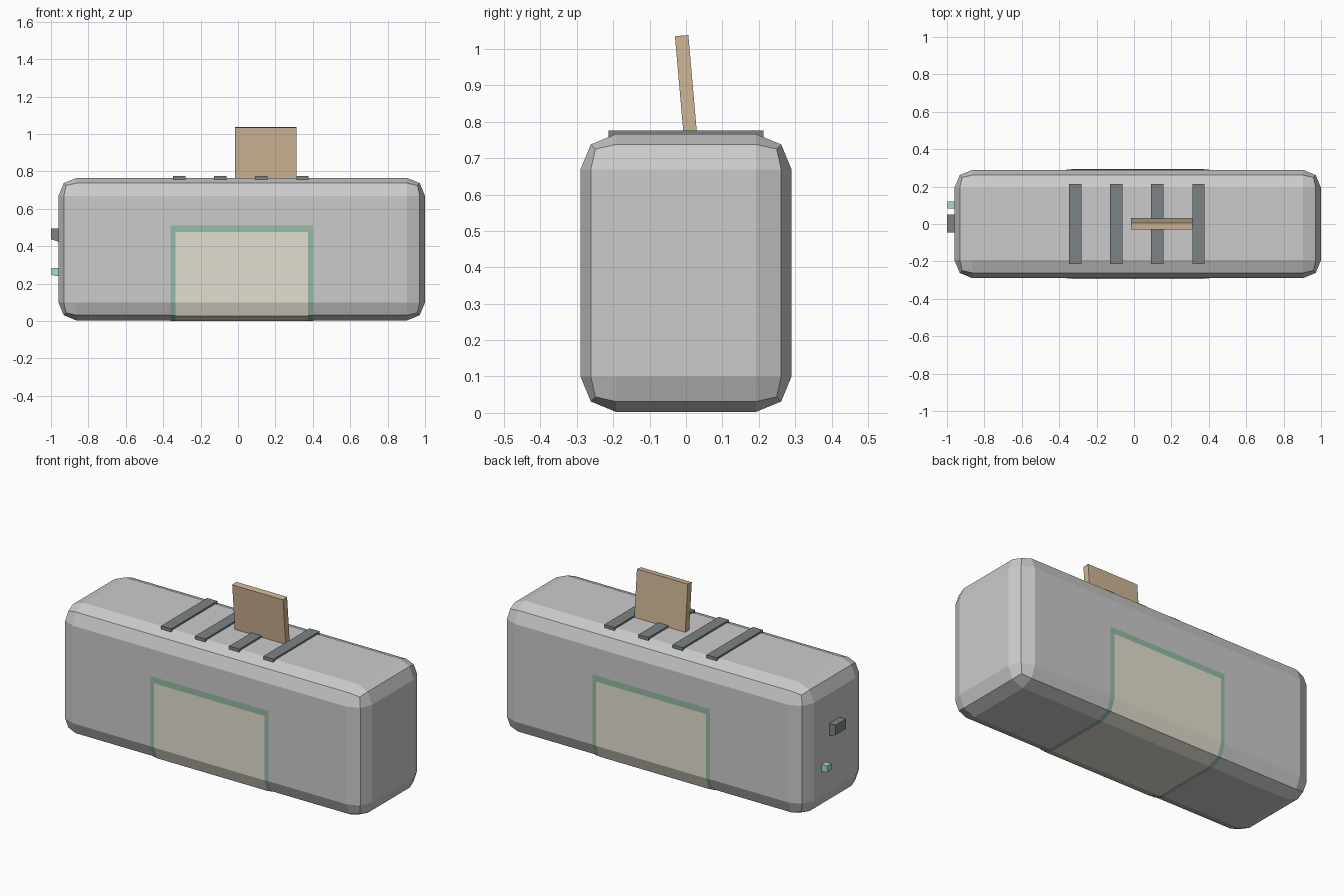
import bpy, bmesh
from math import radians

if "Cube" in bpy.data.objects:
    bpy.data.objects.remove(bpy.data.objects["Cube"])


def material(name, rgb):
    m = bpy.data.materials.new(name)
    m.diffuse_color = (*rgb, 1)
    m.use_nodes = True
    m.node_tree.nodes["Principled BSDF"].inputs["Base Color"].default_value = m.diffuse_color
    return m


dark = material("dark_grey", (0.20, 0.23, 0.24))
tan = material("tan", (0.62, 0.47, 0.30))
green = material("green", (0.30, 0.50, 0.38))
cream = material("cream", (0.78, 0.74, 0.64))
mint = material("mint", (0.40, 0.70, 0.60))


def mesh_object(name, bm, mat=None):
    bmesh.ops.recalc_face_normals(bm, faces=bm.faces)
    me = bpy.data.meshes.new(name)
    bm.to_mesh(me)
    bm.free()
    ob = bpy.data.objects.new(name, me)
    bpy.context.collection.objects.link(ob)
    if mat:
        me.materials.append(mat)
    return ob


def box(name, lo, hi, mat=None):
    bm = bmesh.new()
    bmesh.ops.create_cube(bm, size=1)
    size = [h - l for l, h in zip(lo, hi)]
    bmesh.ops.scale(bm, vec=size, verts=bm.verts)
    ob = mesh_object(name, bm, mat)
    ob.location = [(l + h) / 2 for l, h in zip(lo, hi)]
    return ob


def knob(name, profile, y0, y1, mat):
    # x-z profile pulled along y
    bm = bmesh.new()
    face = bm.faces.new([bm.verts.new((x, y0, z)) for x, z in profile])
    new = bmesh.ops.extrude_face_region(bm, geom=[face])["geom"]
    verts = [v for v in new if isinstance(v, bmesh.types.BMVert)]
    bmesh.ops.translate(bm, vec=(0, y1 - y0, 0), verts=verts)
    return mesh_object(name, bm, mat)


def wrap(name, x0, x1, top, off, mat):
    # thin sheet that follows the front, underside and back of the body
    half = [(0.29 + off, top), (0.29 + off, 0.1), (0.263 + off, 0.031 - off), (0.196, 0.003 - off)]
    path = half + [(-y, z) for y, z in reversed(half)]
    bm = bmesh.new()
    rows = [[bm.verts.new((x, y, z)) for y, z in path] for x in (x0, x1)]
    for i in range(len(path) - 1):
        bm.faces.new((rows[0][i], rows[0][i + 1], rows[1][i + 1], rows[1][i]))
    return mesh_object(name, bm, mat)


# Body with chamfered, two-step edges
body = box("body", (-0.96, -0.29, 0.003), (1.0, 0.29, 0.766))
bev = body.modifiers.new("edges", 'BEVEL')
bev.width = 0.097
bev.segments = 2

# Wrapped label: green border below, cream panel on top
wrap("label_border", -0.36, 0.40, 0.51, 0.0015, green)
wrap("label_panel", -0.335, 0.375, 0.475, 0.003, cream)

# Cross slats on the lid
for i in range(4):
    x = -0.315 + 0.22 * i
    box(f"top_slat_{i + 1}", (x - 0.033, -0.213, 0.756), (x + 0.033, 0.213, 0.776), dark)

# Tilted slice standing in the top
slice_ob = box("slice", (-0.016, -0.0185, -0.16), (0.312, 0.0185, 0.16), tan)
slice_ob.location = (0.148, 0.002, 0.877)
slice_ob.rotation_euler.x = radians(5)

# Controls on the left end
knob("lever", [(-1.0, 0.496), (-0.95, 0.496), (-0.95, 0.42), (-1.0, 0.438)], -0.045, 0.05, dark)
knob("button", [(-0.996, 0.284), (-0.95, 0.284), (-0.95, 0.238), (-0.996, 0.246)], 0.084, 0.121, mint)
